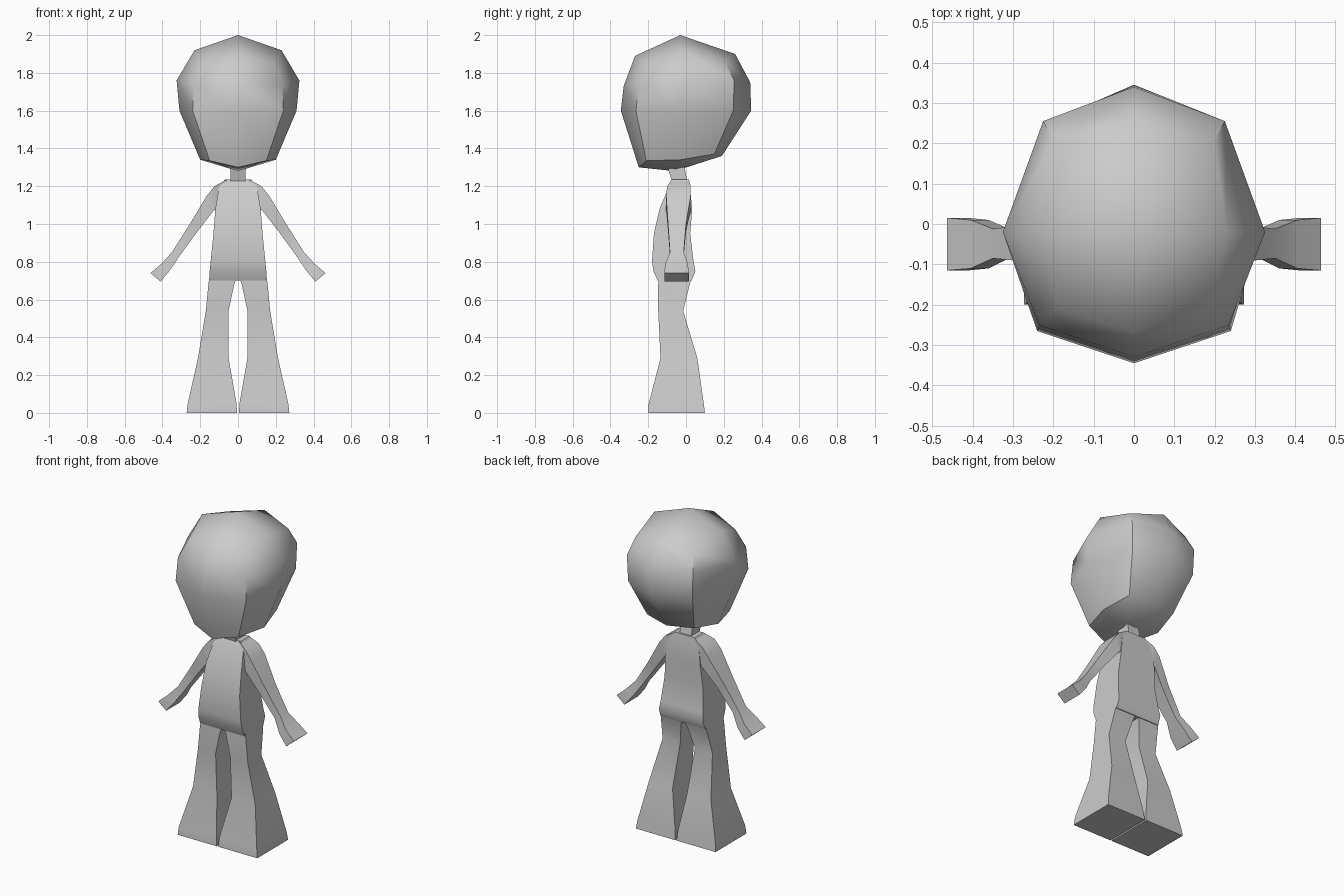
import bpy, bmesh, math

if "Cube" in bpy.data.objects:
    bpy.data.objects.remove(bpy.data.objects["Cube"])


def loft(name, rings, mirror=False, poles=None, angle=35):
    """Skin a stack of closed rings; cap with flat faces or with pole points."""
    bm = bmesh.new()
    rows = [[bm.verts.new(p) for p in ring] for ring in rings]
    n = len(rows[0])
    for a, b in zip(rows, rows[1:]):
        for i in range(n):
            j = (i + 1) % n
            bm.faces.new((a[i], a[j], b[j], b[i]))
    for k, row in enumerate((rows[0], rows[-1])):
        if poles:
            tip = bm.verts.new(poles[k])
            # quads from the pole, each holding one ring corner
            for i in range(0, n, 2):
                bm.faces.new((tip, row[i], row[i + 1], row[(i + 2) % n]))
        else:
            bm.faces.new(row)
    if mirror:
        geom = bmesh.ops.duplicate(bm, geom=bm.verts[:] + bm.edges[:] + bm.faces[:])["geom"]
        for v in geom:
            if isinstance(v, bmesh.types.BMVert):
                v.co.x *= -1
    bmesh.ops.recalc_face_normals(bm, faces=bm.faces[:])
    mesh = bpy.data.meshes.new(name)
    bm.to_mesh(mesh)
    bm.free()
    ob = bpy.data.objects.new(name, mesh)
    bpy.context.collection.objects.link(ob)
    bpy.ops.object.select_all(action='DESELECT')
    ob.select_set(True)
    bpy.context.view_layer.objects.active = ob
    bpy.ops.object.shade_smooth_by_angle(angle=math.radians(angle))
    return ob


def box_ring(z, x0, x1, y0, y1):
    return [(x0, y0, z), (x1, y0, z), (x1, y1, z), (x0, y1, z)]


def head_ring(half):
    """Front, front corner, side, back corner, back; the left side is mirrored."""
    return half + [(-x, y, z) for x, y, z in half[3:0:-1]]


# Head: four eight-sided rings between a top and a bottom point
head_halves = [
    [(0, -.27, 1.89), (.19, -.21, 1.85), (.23, -.02, 1.92), (.20, .205, 1.86), (0, .26, 1.90)],
    [(0, -.33, 1.73), (.235, -.25, 1.74), (.325, -.02, 1.76), (.225, .255, 1.76), (0, .34, 1.75)],
    [(0, -.345, 1.60), (.24, -.265, 1.60), (.31, -.03, 1.60), (.22, .25, 1.60), (0, .345, 1.60)],
    [(0, -.25, 1.30), (.15, -.21, 1.335), (.20, -.03, 1.34), (.16, .15, 1.37), (0, .19, 1.36)],
]
loft("head", [head_ring(h) for h in head_halves],
     poles=((0, -.03, 2.0), (0, -.06, 1.28)), angle=45)

# Neck
loft("neck", [box_ring(1.31, -.04, .04, -.10, -.01),
              box_ring(1.21, -.04, .04, -.07, .01)])

# Torso: z, half width, front, back
torso = [(1.235, .07, -.07, .015), (1.20, .10, -.09, .02), (1.08, .12, -.14, .033),
         (.95, .13, -.17, .022), (.80, .145, -.18, .04), (.75, .15, -.172, .05),
         (.70, .152, -.15, .03)]
loft("torso", [box_ring(z, -w, w, f, b) for z, w, f, b in torso])

# Arms: upper edge (x, z), lower edge (x, z), front, back
arm = [(.06, 1.235, .06, 1.08, -.075, .015), (.125, 1.20, .115, 1.08, -.10, .025),
       (.165, 1.15, .13, 1.07, -.105, .025), (.255, 1.00, .215, .96, -.095, .0),
       (.35, .85, .31, .83, -.085, -.012), (.405, .79, .36, .755, -.11, .01),
       (.463, .74, .41, .695, -.115, .015)]
loft("arms", [[(a, f, b), (a, k, b), (c, k, d), (c, f, d)] for a, b, c, d, f, k in arm],
     mirror=True)

# Legs: z, inner, outer, front, back
leg = [(.74, .0, .148, -.145, .035), (.68, .02, .157, -.147, .02), (.54, .05, .17, -.147, -.015),
       (.29, .05, .212, -.135, .06), (.05, .008, .266, -.197, .094),
       (0, .005, .272, -.20, .10)]
loft("legs", [box_ring(*s) for s in leg], mirror=True)
